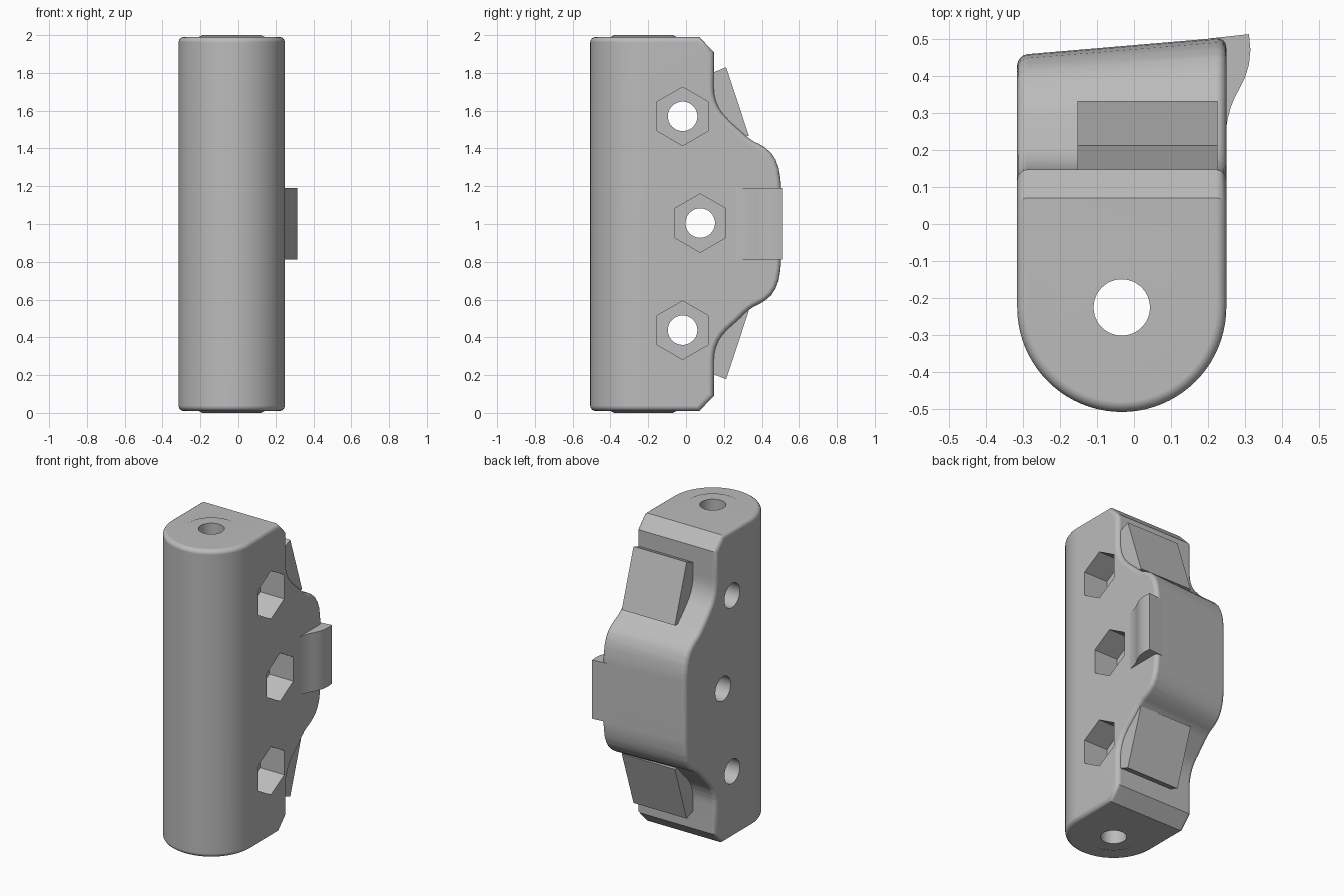
import bpy, bmesh, math
from mathutils import Vector

if "Cube" in bpy.data.objects:
    bpy.data.objects.remove(bpy.data.objects["Cube"])

grey = bpy.data.materials.new("plain grey")
grey.use_nodes = True
grey.diffuse_color = (0.5, 0.5, 0.5, 1)
grey.node_tree.nodes["Principled BSDF"].inputs["Base Color"].default_value = (0.5, 0.5, 0.5, 1)

CX, CY, R = -0.033, -0.225, 0.282      # centre and radius of the round front


def prism(name, pts, axis, a, b, scale_end=1.0):
    """Extrude a 2D outline along x (points are y, z) or z (points are x, y)."""
    def place(p, t):
        return Vector((t, p[0], p[1])) if axis == "x" else Vector((p[0], p[1], t))
    bm = bmesh.new()
    low = [bm.verts.new(place(p, a)) for p in pts]
    c = (CX, CY)
    end = pts if scale_end == 1 else [[c[i] + (p[i] - c[i]) * scale_end for i in (0, 1)] for p in pts]
    high = [bm.verts.new(place(p, b)) for p in end]
    n = len(pts)
    bm.faces.new(low)
    bm.faces.new(high)
    for i in range(n):
        j = (i + 1) % n
        bm.faces.new((low[i], low[j], high[j], high[i]))
    bmesh.ops.recalc_face_normals(bm, faces=bm.faces)
    me = bpy.data.meshes.new(name)
    bm.to_mesh(me)
    bm.free()
    me.materials.append(grey)
    ob = bpy.data.objects.new(name, me)
    bpy.context.collection.objects.link(ob)
    return ob


def ring(u, v, r, n, start=0.0):
    return [(u + r * math.cos(start + 2 * math.pi * i / n),
             v + r * math.sin(start + 2 * math.pi * i / n)) for i in range(n)]


def apply(ob, mod):
    bpy.context.view_layer.objects.active = ob
    bpy.ops.object.modifier_apply(modifier=mod.name)


def combine(ob, other, op):
    mod = ob.modifiers.new("cut", "BOOLEAN")
    mod.operation, mod.solver, mod.object = op, "EXACT", other
    apply(ob, mod)
    bpy.data.objects.remove(other)


# Side profile, upper half, mirrored about z = 1
upper = [(0.500, 1.19), (0.497, 1.24), (0.488, 1.295), (0.472, 1.34), (0.45, 1.375),
         (0.42, 1.402), (0.385, 1.424), (0.355, 1.438), (0.33, 1.455), (0.305, 1.477),
         (0.215, 1.562), (0.19, 1.59), (0.171, 1.62), (0.157, 1.655), (0.149, 1.69),
         (0.147, 1.73), (0.147, 1.91), (0.07, 1.99), (-0.7, 1.99)]
profile = upper + [(y, 2 - z) for y, z in reversed(upper)]
body = prism("body", profile, "x", -0.45, 0.45)

# The hump gets lower towards -x, so its back face is slanted
for v in body.data.vertices:
    if v.co.y > 0.147:
        t = (0.248 - v.co.x) / 0.563
        v.co.y = 0.147 + (v.co.y - 0.147) * (1.01 - 0.135 * t)

# Plan with a half-round front
arc = [(CX + R * math.cos(math.pi + math.pi * i / 40),
        CY + R * math.sin(math.pi + math.pi * i / 40)) for i in range(41)]
combine(body, prism("plan", arc + [(CX + R, 0.9), (CX - R, 0.9)], "z", -0.3, 2.3), "INTERSECT")

# Rounded outer edges
bev = body.modifiers.new("round", "BEVEL")
bev.width, bev.segments = 0.028, 4
bev.limit_method, bev.angle_limit = "ANGLE", math.radians(60)
bev.use_clamp_overlap = False
apply(body, bev)

# Raised rings around the long hole, then the hole itself
for a, b in ((1.95, 2.0), (0.05, 0.0)):
    base = ring(CX, CY, 0.20, 64)
    mid = a + (b - a) * 0.78
    combine(body, prism("boss", ring(CX, CY, 0.178, 64), "z", mid, b, 0.155 / 0.178), "UNION")
combine(body, prism("pin_hole", ring(CX, CY, 0.076, 48), "z", -0.2, 2.2), "DIFFERENCE")

# Cross holes with hexagonal nut pockets on the +x side
for y, z in ((-0.018, 1.57), (0.075, 1.005), (-0.018, 0.438)):
    combine(body, prism("bolt_hole", ring(y, z, 0.078, 40), "x", -0.6, 0.6), "DIFFERENCE")
    combine(body, prism("nut_pocket", ring(y, z, 0.155, 6, math.pi / 2), "x", 0.248 - 0.17, 0.6),
            "DIFFERENCE")

body.data.shade_smooth()
body.data.set_sharp_from_angle(angle=math.radians(32))
wn = body.modifiers.new("even shading", "WEIGHTED_NORMAL")
wn.keep_sharp = True

# Wedges on the back, above and below the hump
wedge = [(0.10, 1.785), (0.212, 1.83), (0.332, 1.467), (0.20, 1.45)]
prism("upper_wedge", wedge, "x", -0.153, 0.225)
prism("lower_wedge", [(y, 2.008 - z) for y, z in wedge], "x", -0.153, 0.225)

# Curved tab on the +x side of the hump
tab = [(0.20, 0.500), (0.310, 0.512), (0.314, 0.47), (0.310, 0.43), (0.300, 0.397),
       (0.286, 0.368), (0.272, 0.342), (0.261, 0.315), (0.253, 0.285), (0.247, 0.25),
       (0.20, 0.25)]
side_tab = prism("side_tab", tab, "z", 0.812, 1.19)
side_tab.data.shade_smooth()
side_tab.data.set_sharp_from_angle(angle=math.radians(30))
